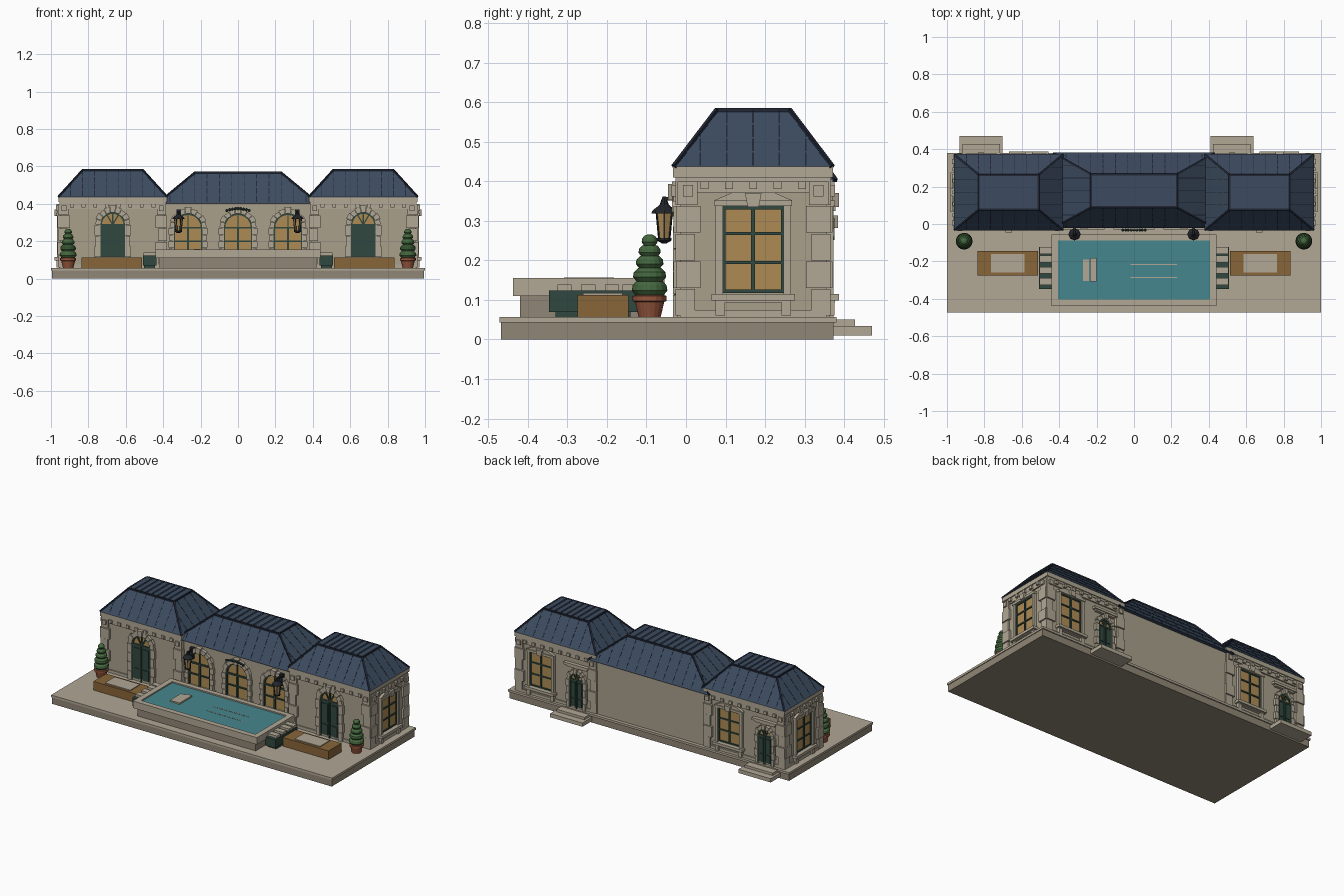
import bpy, bmesh, math
from mathutils import Matrix, Vector

if "Cube" in bpy.data.objects:
    bpy.data.objects.remove(bpy.data.objects["Cube"])

COL = dict(stone=(.40, .35, .26), trim=(.44, .39, .30), base=(.28, .24, .18), slate=(.045, .07, .115),
           seam=(.015, .02, .035), amber=(.42, .26, .09), green=(.03, .065, .05), water=(.06, .24, .27),
           wood=(.25, .13, .04), leaf=(.06, .14, .05), clay=(.30, .09, .045), iron=(.015, .018, .022))
MATS = {}
for k, c in COL.items():
    MATS[k] = bpy.data.materials.new(k)
    MATS[k].diffuse_color = (*c, 1)


def box(bm, x0, x1, y0, y1, z0, z1):
    m = Matrix.Translation(((x0 + x1) / 2, (y0 + y1) / 2, (z0 + z1) / 2))
    bmesh.ops.create_cube(bm, size=1, matrix=m @ Matrix.Diagonal((x1 - x0, y1 - y0, z1 - z0, 1)))


def prism(bm, pts, y0, y1):
    a = [bm.verts.new((x, y0, z)) for x, z in pts]
    b = [bm.verts.new((x, y1, z)) for x, z in pts]
    bm.faces.new(a)
    bm.faces.new(b[::-1])
    for i in range(len(a)):
        j = (i + 1) % len(a)
        bm.faces.new((a[j], a[i], b[i], b[j]))


def beam(bm, p, q, w):
    p, q = Vector(p), Vector(q)
    d = q - p
    m = Matrix.Translation((p + q) / 2) @ d.to_track_quat('Z', 'Y').to_matrix().to_4x4()
    bmesh.ops.create_cube(bm, size=1, matrix=m @ Matrix.Diagonal((w, w, d.length, 1)))


def done(bm, name, mat, M=None):
    bmesh.ops.recalc_face_normals(bm, faces=bm.faces)
    me = bpy.data.meshes.new(name)
    bm.to_mesh(me)
    bm.free()
    me.materials.append(MATS[mat])
    ob = bpy.data.objects.new(name, me)
    bpy.context.collection.objects.link(ob)
    if M:
        ob.matrix_world = M
    return ob


def boxes(name, mat, lst, M=None):
    bm = bmesh.new()
    for b in lst:
        box(bm, *b)
    return done(bm, name, mat, M)


def lathe(name, mat, x, y, prof, n=12):
    bm = bmesh.new()
    rings = [[bm.verts.new((r * math.cos(2 * math.pi * i / n), r * math.sin(2 * math.pi * i / n), z))
              for i in range(n)] for r, z in prof]
    for a, b in zip(rings, rings[1:]):
        for i in range(n):
            bm.faces.new((a[i], a[(i + 1) % n], b[(i + 1) % n], b[i]))
    bm.faces.new(rings[0][::-1])
    bm.faces.new(rings[-1])
    return done(bm, name, mat, Matrix.Translation((x, y, 0)))


def facing(x, y, deg):
    # local frame: x along the wall, -y outward, z up
    return Matrix.Translation((x, y, 0)) @ Matrix.Rotation(math.radians(deg), 4, 'Z')


def pol(r, a, zc):
    return (r * math.cos(a), zc + r * math.sin(a))


# arched opening: glazing, bars or door leaves, stone surround
def arch(name, M, h, z0, zs, t, door):
    bm = bmesh.new()
    prism(bm, [(-h, z0), (h, z0)] + [pol(h, math.pi * i / 16, zs) for i in range(17)], -.004, .01)
    done(bm, name + '_glass', 'amber', M)
    bm = bmesh.new()
    for i in range(12):
        a, b = math.pi * i / 12, math.pi * (i + 1) / 12
        prism(bm, [pol(h - .008, a, zs), pol(h, a, zs), pol(h, b, zs), pol(h - .008, b, zs)], -.011, 0)
    for a in (60, 90, 120) if door else (90,):
        x, z = pol(h, math.radians(a), zs)
        beam(bm, (0, -.007, zs), (x, -.007, z), .007)
    box(bm, -h, h, -.011, 0, zs - .005, zs + .005)
    for s in (-1, 1):
        box(bm, s * h - .006, s * h + .006, -.011, 0, z0, zs)
    if door:
        box(bm, -h, h, -.008, 0, z0, zs)
        box(bm, -.004, .004, -.016, 0, z0, zs)
        for s in (-1, 1):
            c = s * h / 2
            for f0, f1 in ((.06, .35), (.42, .92)):
                box(bm, c - h * .3, c + h * .3, -.013, 0, z0 + f0 * (zs - z0), z0 + f1 * (zs - z0))
    else:
        box(bm, -.005, .005, -.011, 0, z0, zs)
        box(bm, -h, h, -.011, 0, (z0 + zs) / 2 - .004, (z0 + zs) / 2 + .004)
    done(bm, name + '_bars', 'green', M)
    bm = bmesh.new()
    n = 9
    for i in range(n):
        a, b = math.pi * (i + .03) / n, math.pi * (i + .97) / n
        ro = h + t + (.008 if i == 4 else 0 if i % 2 else -.005)
        prism(bm, [pol(h, a, zs), pol(ro, a, zs), pol(ro, b, zs), pol(h, b, zs)],
              -.03 if i == 4 else -.02 if i % 2 else -.017, .01)
    k = 4
    for i in range(k):
        w = t if i % 2 else t - .006
        za, zb = z0 + (zs - z0) * i / k, z0 + (zs - z0) * (i + 1) / k - .002
        box(bm, -h - w, -h, -.018, .01, za, zb)
        box(bm, h, h + w, -.018, .01, za, zb)
    done(bm, name + '_surround', 'trim', M)


# tall rectangular window with sill, lintel and keystone
def window(name, M):
    boxes(name + '_glass', 'amber', [(-.077, .077, -.004, .01, .12, .335)], M)
    boxes(name + '_bars', 'green', [(-.005, .005, -.011, 0, .12, .335)] +
          [(-.077, .077, -.01, 0, z - .004, z + .004) for z in (.195, .268)] +
          [(-.077, .077, -.009, 0, z - .004, z + .004) for z in (.122, .333)] +
          [(s * .074 - .004, s * .074 + .004, -.009, 0, .12, .335) for s in (-1, 1)], M)
    bm = bmesh.new()
    for s in (-1, 1):
        box(bm, s * .086 - .009, s * .086 + .009, -.018, .01, .115, .345)
        box(bm, s * .083 - .012, s * .083 + .012, -.02, .01, .06, .093)
    box(bm, -.106, .106, -.032, .01, .098, .115)
    box(bm, -.095, .095, -.022, .01, .093, .098)
    box(bm, -.098, .098, -.022, .01, .337, .352)
    prism(bm, [(-.098, .352), (.098, .352), (.05, .373), (-.05, .373)], -.017, .01)
    prism(bm, [(-.014, .335), (.014, .335), (.021, .37), (-.021, .37)], -.032, .01)
    done(bm, name + '_surround', 'trim', M)


# quoins, capitals, frieze and dentils on a pavilion wall of half-width w
def dressing(name, M, w):
    lst = [(-w, w, -.008, .01, .372, .40), (-w, w, -.008, .01, .057, .075)]
    for s in (-1, 1):
        for i in range(4):
            d = .062 if i % 2 else .048
            z = .06 + i * .07
            e = s * (w + .01)
            lst.append((min(e, e - s * d), max(e, e - s * d), -.016 if i % 2 else -.011, .02, z, z + .067))
        e = s * (w + .006)
        lst.append((min(e, e - s * .05), max(e, e - s * .05), -.012, .02, .34, .40))
        lst.append((s * (w - .02) - .013, s * (w - .02) + .013, -.022, .01, .362, .39))
    n = round(2 * w / .065)
    for i in range(1, n):
        c = -w + 2 * w * i / n
        lst.append((c - .01, c + .01, -.02, .01, .38, .40))
    boxes(name + '_quoins_and_dentils', 'trim', lst, M)


# hipped roof in overlapping courses, with seams, hips and a ribbed flat top
def roof(name, lo, hi, z0, z1, slats):
    L = lambda t: [a + (b - a) * t for a, b in zip(lo, hi)]
    bm = bmesh.new()
    n = 4
    for i in range(n):
        rings = []
        for t, g in ((i / n, .003), ((i + 1) / n, 0)):
            x0, x1, y0, y1 = L(t)
            z = z0 + (z1 - z0) * t
            rings.append([bm.verts.new(p) for p in ((x0 - g, y0 - g, z), (x1 + g, y0 - g, z),
                                                    (x1 + g, y1 + g, z), (x0 - g, y1 + g, z))])
        a, b = rings
        bm.faces.new(a[::-1])
        bm.faces.new(b)
        for j in range(4):
            bm.faces.new((a[j], a[(j + 1) % 4], b[(j + 1) % 4], b[j]))
    x0, x1, y0, y1 = hi
    for i in range(slats):
        c, hw = x0 + (x1 - x0) * (i + .5) / slats, (x1 - x0) / slats * .38
        box(bm, c - hw, c + hw, y0, y1, z1 - .01, z1 + .004)
    done(bm, name, 'slate')
    bm = bmesh.new()
    for ax in (0, 2):
        a0, a1, b0, b1 = lo[ax], lo[ax + 1], hi[ax], hi[ax + 1]
        k = round((a1 - a0) / .066)
        for i in range(1, k):
            u = a0 + (a1 - a0) * i / k
            t = min(1, (u - a0) / (b0 - a0), (a1 - u) / (a1 - b1))
            for side in (0, 1):
                o = 2 - ax + side
                p, q = (u, lo[o], z0), (u, L(t)[o], z0 + (z1 - z0) * t)
                if ax:
                    p, q = (p[1], u, p[2]), (q[1], u, q[2])
                beam(bm, p, q, .004)
    for i in (0, 1):
        for j in (2, 3):
            beam(bm, (lo[i], lo[j], z0), (hi[i], hi[j], z1), .01)
        beam(bm, (hi[i], hi[2], z1), (hi[i], hi[3], z1), .01)
        beam(bm, (hi[0], hi[2 + i], z1), (hi[1], hi[2 + i], z1), .01)
    done(bm, name + '_seams', 'seam')


# terrace
boxes('terrace_base', 'base', [(-.995, .995, -.468, .373, 0, .043)])
boxes('terrace_slab', 'trim', [(-1, 1, -.472, .38, .043, .057)])

# central hall
boxes('hall_walls', 'stone', [(-.4, .4, 0, .358, .05, .405)])
roof('hall_roof', (-.43, .43, -.018, .378), (-.23, .23, .09, .265), .402, .567, 10)
for i, x in enumerate((-.267, 0, .267)):
    arch(f'hall_window_{i}', facing(x, 0, 0), .076, .13, .272, .028, False)
    boxes(f'hall_sill_{i}', 'trim', [(x - .11, x + .11, -.03, .01, .115, .13)])
bm = bmesh.new()
for i in range(-4, 5):
    m = Matrix.Translation((i * .015, -.032, .374 - .0006 * i * i))
    bmesh.ops.create_icosphere(bm, subdivisions=1, radius=.009, matrix=m)
done(bm, 'garland', 'green')

for s, side in ((-1, 'left'), (1, 'right')):
    c = s * .67
    # pavilion shell and roof
    boxes(side + '_pavilion_walls', 'stone', [(c - .28, c + .28, -.015, .355, .05, .405)])
    boxes(side + '_pavilion_cornice', 'trim', [(c - .284, c + .284, -.027, .367, .398, .41),
                                               (c - .29, c + .29, -.033, .372, .41, .437)])
    roof(side + '_pavilion_roof', (c - .29, c + .29, -.031, .37), (c - .16, c + .16, .078, .262), .437, .58, 8)
    front, back, end = facing(c, -.015, 0), facing(c, .355, 180), facing(s * .95, .17, s * 90)
    dressing(side + '_front', front, .28)
    dressing(side + '_back', back, .28)
    dressing(side + '_end', end, .185)
    arch(side + '_front_door', front, .066, .057, .288, .032, True)
    window(side + '_end_window', end)
    # back door with hood and steps, plus back window
    window(side + '_back_window', facing(c + .107, .355, 180))
    d = c - .147
    arch(side + '_back_door', facing(d, .355, 180), .048, .057, .235, .024, True)
    boxes(side + '_back_door_hood', 'trim', [(d - .085, d + .085, .35, .378, .325, .34),
                                             (d - .07, d + .07, .35, .372, .315, .325)])
    boxes(side + '_back_steps', 'trim', [(d - .115, d + .115, .37, .47, .01, .034),
                                         (d - .1, d + .1, .37, .428, .034, .05)])
    # wall lantern
    x = s * .318
    lathe(side + '_lantern_glass', 'amber', x, -.055, [(.015, .255), (.022, .32)], 6)
    lathe(side + '_lantern_cap', 'iron', x, -.055, [(.033, .318), (.03, .326), (.012, .34), (.004, .362)], 8)
    lathe(side + '_lantern_foot', 'iron', x, -.055, [(.006, .243), (.018, .25), (.018, .257)], 8)
    bm = bmesh.new()
    box(bm, x - .005, x + .005, -.06, .01, .352, .36)
    box(bm, x - .012, x + .012, -.022, .01, .3, .37)
    for i in range(6):
        a = math.radians(60 * i)
        u, v = math.cos(a), math.sin(a)
        beam(bm, (x + .015 * u, -.055 + .015 * v, .255), (x + .022 * u, -.055 + .022 * v, .32), .004)
    done(bm, side + '_lantern_frame', 'iron')
    # potted topiary
    lathe(side + '_pot', 'clay', s * .908, -.092,
          [(.028, .057), (.037, .095), (.043, .097), (.043, .11), (.036, .112)], 16)
    prof = []
    for r, z, h in ((.045, .11, .046), (.042, .145, .042), (.035, .18, .036), (.028, .21, .032), (.02, .238, .028)):
        prof += [(r * .75, z), (r, z + h * .3), (r * .95, z + h * .6), (r * .7, z + h * .85)]
    lathe(side + '_topiary', 'leaf', s * .908, -.092, prof + [(.004, .266)], 16)
    # pool steps and wooden bench with cushion
    e = s * .473
    boxes(side + '_pool_steps', 'green', [(e - .036, e + .036, -.347, -.123, .07, .124),
                                          (e - .03, e + .03, -.33, -.14, .057, .07)])
    boxes(side + '_step_treads', 'trim', [(e - .032, e + .032, y, y + .036, .124, .139)
                                          for y in (-.325, -.265, -.205, -.16)])
    b = s * .675
    boxes(side + '_bench', 'wood', [(b - .162, b + .162, -.275, -.145, .057, .113)])
    boxes(side + '_bench_cushion', 'trim', [(b - .09, b + .09, -.26, -.16, .11, .118)])

# raised pool
boxes('pool_body', 'base', [(-.42, .42, -.42, -.07, .05, .111)])
boxes('pool_rim', 'trim', [(-.442, .442, -.438, -.404, .11, .155), (-.442, .442, -.087, -.055, .11, .155),
                           (-.442, -.407, -.404, -.087, .11, .155), (.407, .442, -.404, -.087, .11, .155)])
boxes('pool_water', 'water', [(-.407, .407, -.404, -.087, .105, .147)])
boxes('pool_float', 'trim', [(-.272, -.24, -.305, -.19, .145, .154), (-.236, -.2, -.308, -.182, .145, .157)])
boxes('pool_ripples', 'trim', [(-.02, .23, -.219, -.215, .145, .1485), (-.02, .23, -.288, -.284, .145, .1485)])

for m in bpy.data.materials:
    if m.users and not m.is_grease_pencil:
        m.use_nodes = True
        m.node_tree.nodes["Principled BSDF"].inputs["Base Color"].default_value = m.diffuse_color
